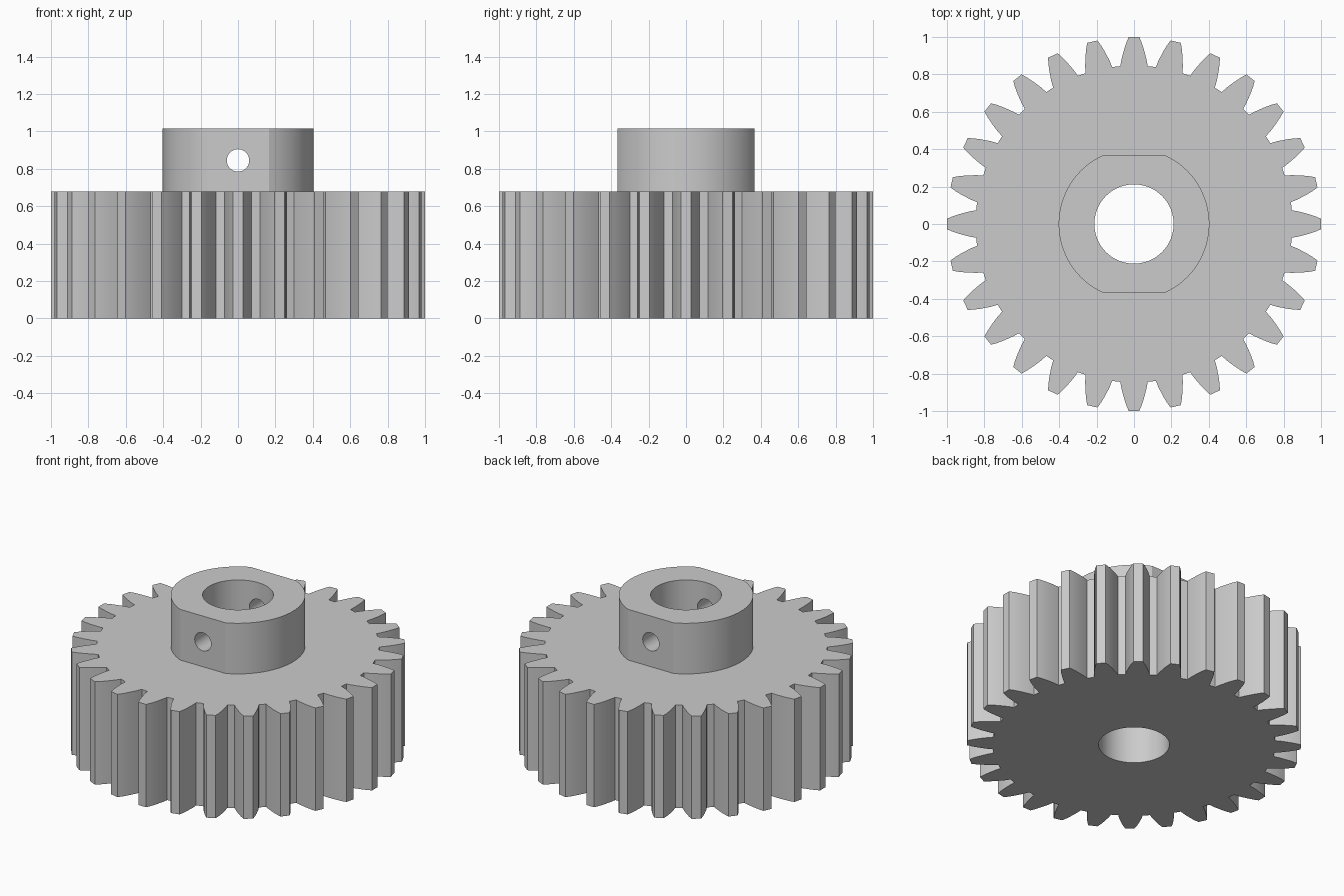
import bpy
import bmesh
from math import asin, cos, sin, pi, radians
from mathutils import Matrix, Vector

TEETH = 28
GEAR_TOP = 0.68
HUB_TOP = 1.015
HUB_RADIUS = 0.403
HUB_FLAT = 0.367
BORE_RADIUS = 0.212
SCREW_RADIUS = 0.06
SCREW_HEIGHT = 0.845

cube = bpy.data.objects.get("Cube")
if cube:
    bpy.data.objects.remove(cube, do_unlink=True)

steel = bpy.data.materials.new("light_grey_metal")
steel.use_nodes = True
grey = (0.6, 0.6, 0.6, 1)
steel.diffuse_color = grey
steel.node_tree.nodes["Principled BSDF"].inputs["Base Color"].default_value = grey


def finish(name, bm):
    bmesh.ops.recalc_face_normals(bm, faces=bm.faces)
    mesh = bpy.data.meshes.new(name)
    bm.to_mesh(mesh)
    bm.free()
    mesh.materials.append(steel)
    obj = bpy.data.objects.new(name, mesh)
    bpy.context.collection.objects.link(obj)
    return obj


def prism(name, outline, bottom, top):
    """Extrude a flat outline upwards."""
    bm = bmesh.new()
    face = bm.faces.new([bm.verts.new((x, y, bottom)) for x, y in outline])
    raised = bmesh.ops.extrude_face_region(bm, geom=[face])
    verts = [v for v in raised["geom"] if isinstance(v, bmesh.types.BMVert)]
    bmesh.ops.translate(bm, verts=verts, vec=(0, 0, top - bottom))
    return finish(name, bm)


def cylinder(name, radius, depth, matrix, segments):
    bm = bmesh.new()
    bmesh.ops.create_cone(bm, cap_ends=True, segments=segments, radius1=radius,
                          radius2=radius, depth=depth, matrix=matrix)
    obj = finish(name, bm)
    obj.hide_render = True
    return obj


def combine(target, tool, operation):
    mod = target.modifiers.new(tool.name, "BOOLEAN")
    mod.operation = operation
    mod.solver = "EXACT"
    mod.object = tool
    bpy.context.view_layer.objects.active = target
    bpy.ops.object.modifier_apply(modifier=mod.name)
    bpy.data.objects.remove(tool, do_unlink=True)


# Toothed wheel: one tooth flank (half width, radius), mirrored and repeated
flank = [(0.073, 0.844), (0.067, 0.88), (0.053, 0.933), (0.041, 0.97), (0.028, 1.0)]
tooth = [Vector((w, r)) for w, r in flank]
tooth += [Vector((-p.x, p.y)) for p in reversed(tooth)]
outline = [Matrix.Rotation(2 * pi * i / TEETH, 2) @ p
           for i in range(TEETH) for p in tooth]
gear = prism("spur_gear", outline, 0, GEAR_TOP)

# Hub: round collar with a flat at the front and the back
half = asin(HUB_FLAT / HUB_RADIUS)
steps = 32
arc = [half * (2 * i / steps - 1) for i in range(steps + 1)]
arc += [a + pi for a in arc]
hub = prism("hub", [(HUB_RADIUS * cos(a), HUB_RADIUS * sin(a)) for a in arc],
            GEAR_TOP / 2, HUB_TOP)
combine(gear, hub, "UNION")

# Shaft bore and the cross hole for the set screws
bore = cylinder("bore_cutter", BORE_RADIUS, 4, Matrix.Identity(4), 72)
combine(gear, bore, "DIFFERENCE")
across = Matrix.Translation((0, 0, SCREW_HEIGHT)) @ Matrix.Rotation(pi / 2, 4, "X")
screw_hole = cylinder("screw_hole_cutter", SCREW_RADIUS, 2, across, 32)
combine(gear, screw_hole, "DIFFERENCE")

# Smooth curved walls, sharp edges elsewhere
bpy.ops.object.select_all(action="DESELECT")
gear.select_set(True)
bpy.context.view_layer.objects.active = gear
bpy.ops.object.shade_smooth_by_angle(angle=radians(22))
